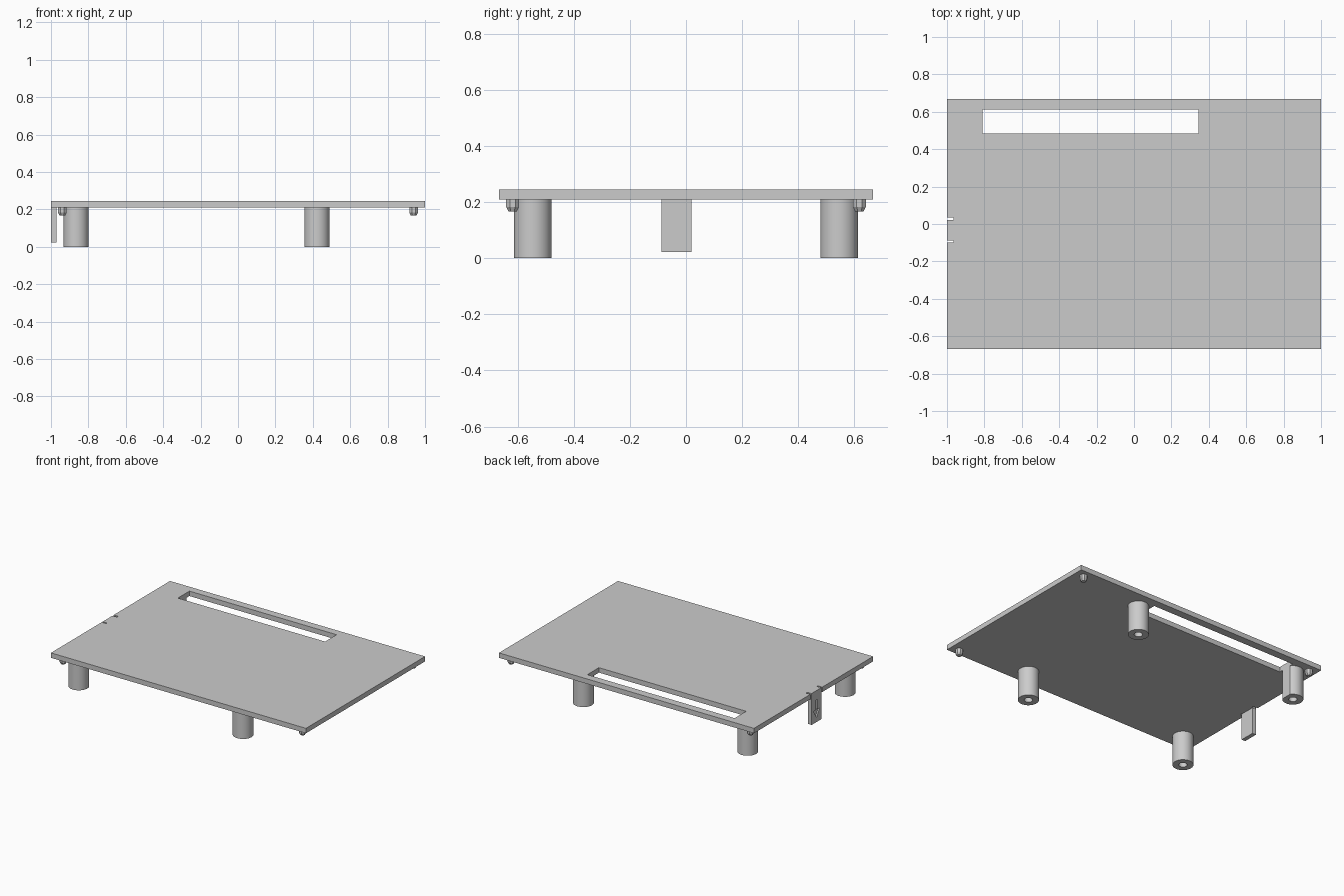
import bpy, bmesh
from mathutils import Matrix

default_cube = bpy.data.objects.get("Cube")
if default_cube:
    bpy.data.objects.remove(default_cube, do_unlink=True)

grey = bpy.data.materials.new("light_grey_plastic")
grey.use_nodes = True
grey.diffuse_color = (0.6, 0.6, 0.6, 1)
grey.node_tree.nodes["Principled BSDF"].inputs["Base Color"].default_value = (0.6, 0.6, 0.6, 1)


def finish(name, bm):
    bmesh.ops.recalc_face_normals(bm, faces=bm.faces)
    mesh = bpy.data.meshes.new(name)
    bm.to_mesh(mesh)
    bm.free()
    mesh.materials.append(grey)
    obj = bpy.data.objects.new(name, mesh)
    bpy.context.collection.objects.link(obj)
    return obj


def box(name, low, high):
    bm = bmesh.new()
    bmesh.ops.create_cube(bm, size=1)
    for v in bm.verts:
        v.co = [(a + b) / 2 + c * (b - a) for a, b, c in zip(low, high, v.co)]
    return finish(name, bm)


def lathe(name, x, y, profile, sides, turn=0):
    """Spin (radius, height) points around a vertical axis; radius 0 closes an end."""
    bm = bmesh.new()
    verts = [bm.verts.new((r, 0, z)) for r, z in profile]
    edges = [bm.edges.new(pair) for pair in zip(verts, verts[1:])]
    bmesh.ops.spin(bm, geom=verts + edges, cent=(0, 0, 0), axis=(0, 0, 1),
                   angle=6.283185307, steps=sides)
    bmesh.ops.remove_doubles(bm, verts=bm.verts, dist=0.0001)
    bm.transform(Matrix.Translation((x, y, 0)) @ Matrix.Rotation(turn, 4, "Z"))
    return finish(name, bm)


def cut(target, cutter):
    mod = target.modifiers.new("cut", "BOOLEAN")
    mod.operation = "DIFFERENCE"
    mod.solver = "EXACT"
    mod.object = cutter
    cutter.hide_render = True
    bpy.context.view_layer.objects.active = target
    bpy.ops.object.modifier_apply(modifier=mod.name)


def discard(cutter):
    bpy.data.objects.remove(cutter, do_unlink=True)


UNDER, TOP = 0.21, 0.245

# Cover plate
plate = box("cover_plate", (-1, -0.667, UNDER), (1, 0.667, TOP))

# Relief notches either side of the tab
for low, high in ((-0.098, -0.087), (0.022, 0.036)):
    notch = box("notch_cutter", (-1.1, low, 0.1), (-0.965, high, 0.3))
    cut(plate, notch)
    discard(notch)

# Hollow standoff legs
legs = []
leg_profile = [(0, UNDER), (0.067, UNDER), (0.067, 0), (0.027, 0), (0.027, 0.17), (0, 0.17)]
for end, x in (("right", -0.866), ("left", 0.422)):
    for side, y in (("front", -0.546), ("back", 0.546)):
        legs.append(lathe(f"{side}_{end}_leg", x, y, leg_profile, 48))

# Long slot through the plate, which also trims the leg beside it
slot = box("slot_cutter", (-0.81, 0.483, -0.1), (0.345, 0.612, 0.4))
cut(plate, slot)
cut(legs[1], slot)
discard(slot)

# Small chamfered corner pegs
peg_profile = [(0, UNDER), (0.025, UNDER), (0.025, 0.183), (0.016, 0.167), (0, 0.167)]
for end, x in (("right", -0.939), ("left", 0.939)):
    for side, y in (("front", -0.618), ("back", 0.618)):
        lathe(f"{side}_{end}_peg", x, y, peg_profile, 8, 0.3927)

# Hanging side tab with a recessed arrow on its outer face
tab = box("side_tab", (-1, -0.087, 0.022), (-0.971, 0.02, UNDER))
arrow = [(0.008, 0.18), (0.008, 0.11), (0.034, 0.11), (0, 0.055)]
outline = arrow + [(-y, z) for y, z in arrow[2::-1]]
bm = bmesh.new()
face = bm.faces.new([bm.verts.new((-1.01, y - 0.034, z)) for y, z in outline])
sweep = bmesh.ops.extrude_face_region(bm, geom=[face])
bmesh.ops.translate(bm, vec=(0.02, 0, 0),
                    verts=[g for g in sweep["geom"] if isinstance(g, bmesh.types.BMVert)])
arrow_cutter = finish("arrow_cutter", bm)
cut(tab, arrow_cutter)
discard(arrow_cutter)

# Smooth the round legs, keeping their rims crisp
bpy.ops.object.select_all(action="DESELECT")
for leg in legs:
    leg.select_set(True)
bpy.context.view_layer.objects.active = legs[0]
bpy.ops.object.shade_smooth_by_angle(angle=0.5)
